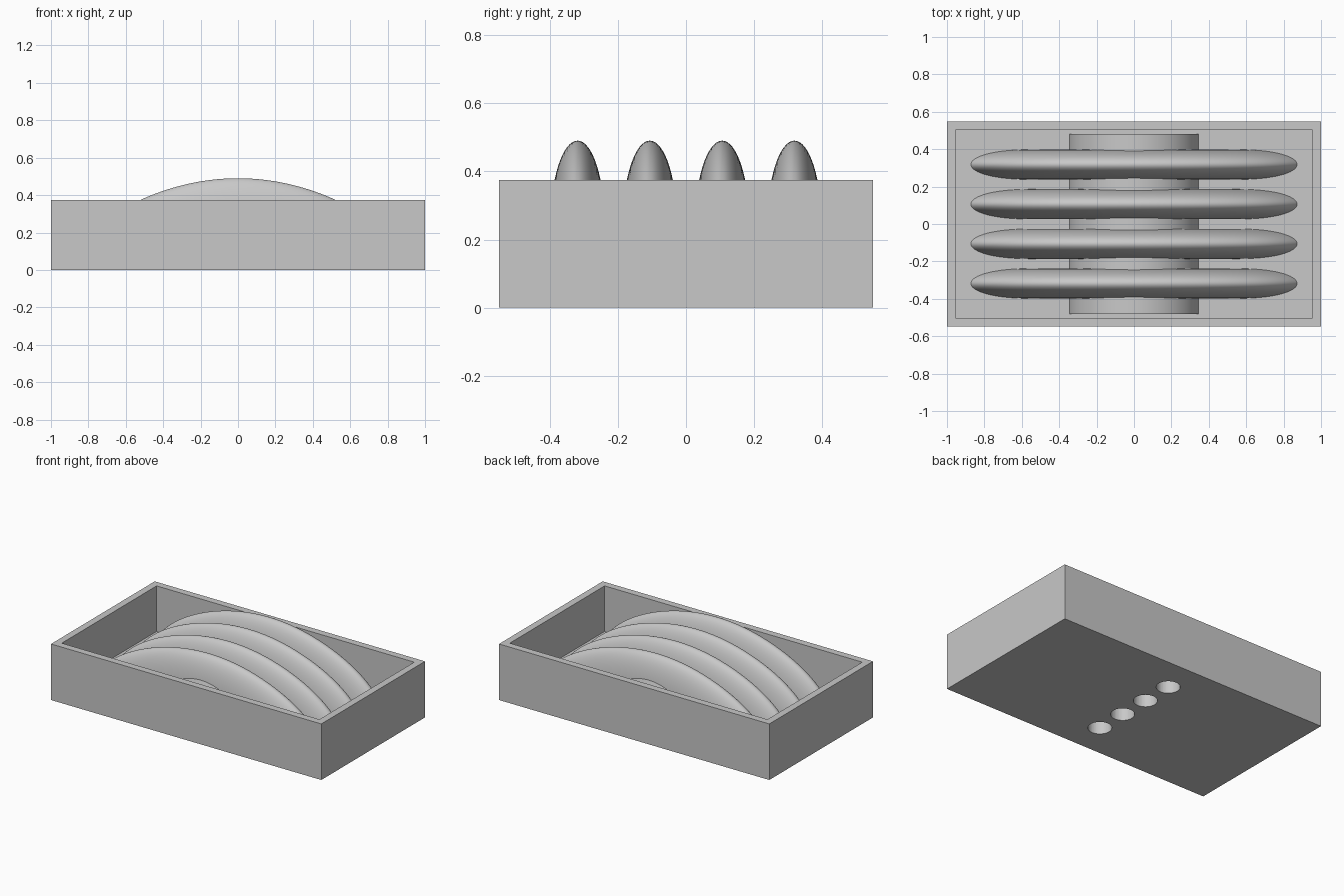
import bpy, bmesh
from math import sin, cos, pi, sqrt, asin
from mathutils import Matrix, Vector

old = bpy.data.objects.get("Cube")
if old:
    bpy.data.objects.remove(old, do_unlink=True)

grey = bpy.data.materials.new("light_grey")
grey.use_nodes = True
grey.diffuse_color = (0.58, 0.58, 0.58, 1)
grey.node_tree.nodes["Principled BSDF"].inputs["Base Color"].default_value = grey.diffuse_color

HALF_X, HALF_Y, HEIGHT = 1.0, 0.548, 0.375
WALL, FLOOR = 0.066, 0.07
RIB_Y = [0.212 * (i - 1.5) for i in range(4)]


def finish(name, bm, smooth=True):
    bmesh.ops.recalc_face_normals(bm, faces=bm.faces)
    mesh = bpy.data.meshes.new(name)
    bm.to_mesh(mesh)
    bm.free()
    mesh.materials.append(grey)
    ob = bpy.data.objects.new(name, mesh)
    bpy.context.collection.objects.link(ob)
    if smooth:
        bpy.ops.object.select_all(action='DESELECT')
        ob.select_set(True)
        bpy.context.view_layer.objects.active = ob
        bpy.ops.object.shade_smooth_by_angle(angle=0.6)
    return ob


# Open tray: a box with its top inset and pushed down
bm = bmesh.new()
bmesh.ops.create_cube(bm, size=2, matrix=Matrix.Translation((0, 0, HEIGHT / 2))
                      @ Matrix.Diagonal((HALF_X, HALF_Y, HEIGHT / 2, 1)))
top = max(bm.faces, key=lambda f: f.calc_center_median().z)
bmesh.ops.inset_region(bm, faces=[top], thickness=WALL)
well = bmesh.ops.extrude_face_region(bm, geom=[top])
bmesh.ops.translate(bm, vec=(0, 0, FLOOR - HEIGHT),
                    verts=[v for v in well["geom"] if isinstance(v, bmesh.types.BMVert)])
if top.is_valid:
    bmesh.ops.delete(bm, geom=[top], context='FACES_ONLY')
tray = finish("tray", bm, smooth=False)

# Half-round core running across the tray, sunk a little into the floor
RADIUS, DROP, SINK = 0.355, 0.015, 0.03
start = asin((SINK + DROP) / RADIUS)
bm = bmesh.new()
ring = []
for i in range(65):
    a = start + (pi - 2 * start) * i / 64
    ring.append(bm.verts.new((RADIUS * cos(a), WALL - HALF_Y, RADIUS * sin(a) - DROP)))
end = bm.faces.new(ring)
body = bmesh.ops.extrude_face_region(bm, geom=[end])
bmesh.ops.translate(bm, vec=(0, 2 * (HALF_Y - WALL), 0),
                    verts=[v for v in body["geom"] if isinstance(v, bmesh.types.BMVert)])
if len(end.edges[0].link_faces) < 2:
    bm.faces.new(ring)
core = finish("round_core", bm)

# Round holes bored from below into the core, one under each rib
bm = bmesh.new()
for y in RIB_Y:
    bmesh.ops.create_cone(bm, cap_ends=True, segments=48, radius1=0.072, radius2=0.072,
                          depth=0.4, matrix=Matrix.Translation((0, y, 0)))
cutter = finish("hole_cutter", bm, smooth=False)
cutter.hide_render = True
for ob in (tray, core):
    mod = ob.modifiers.new("holes", 'BOOLEAN')
    mod.object = cutter
    mod.operation = 'DIFFERENCE'
    mod.solver = 'EXACT'
    bpy.ops.object.select_all(action='DESELECT')
    ob.select_set(True)
    bpy.context.view_layer.objects.active = ob
    bpy.ops.object.modifier_apply(modifier=mod.name)
bpy.data.objects.remove(cutter, do_unlink=True)


# Arched ribs: half-ellipse sections following a crown curve, with skirts to the floor
def crown(x):
    return 0.49 - 0.42 * x ** 2 - 0.3 * x ** 8


def slope(x):
    return -0.84 * x - 2.4 * x ** 7


def rib(name, y):
    half_width, depth, base, reach = 0.08, 0.25, 0.04, 0.89
    bm = bmesh.new()
    rows = []
    for i in range(97):
        x = -reach * cos(pi * i / 96)
        normal = Vector((-slope(x), 0, 1)).normalized()
        row = []
        for j in range(33):
            a = pi * (j / 32 - 0.5)
            p = Vector((x, y + half_width * sin(a), crown(x))) - normal * depth * (1 - cos(a))
            row.append(Vector((p.x, p.y, max(p.z, base))))
        skirts = [Vector((p.x, p.y, base - 0.005)) for p in (row[0], row[-1])]
        rows.append([bm.verts.new(p) for p in [skirts[0]] + row + [skirts[1]]])
    for r, s in zip(rows, rows[1:]):
        for j in range(len(r) - 1):
            bm.faces.new((r[j], s[j], s[j + 1], r[j + 1]))
    return finish(name, bm)


for n, y in enumerate(RIB_Y):
    rib(f"arched_rib_{n + 1}", y)
